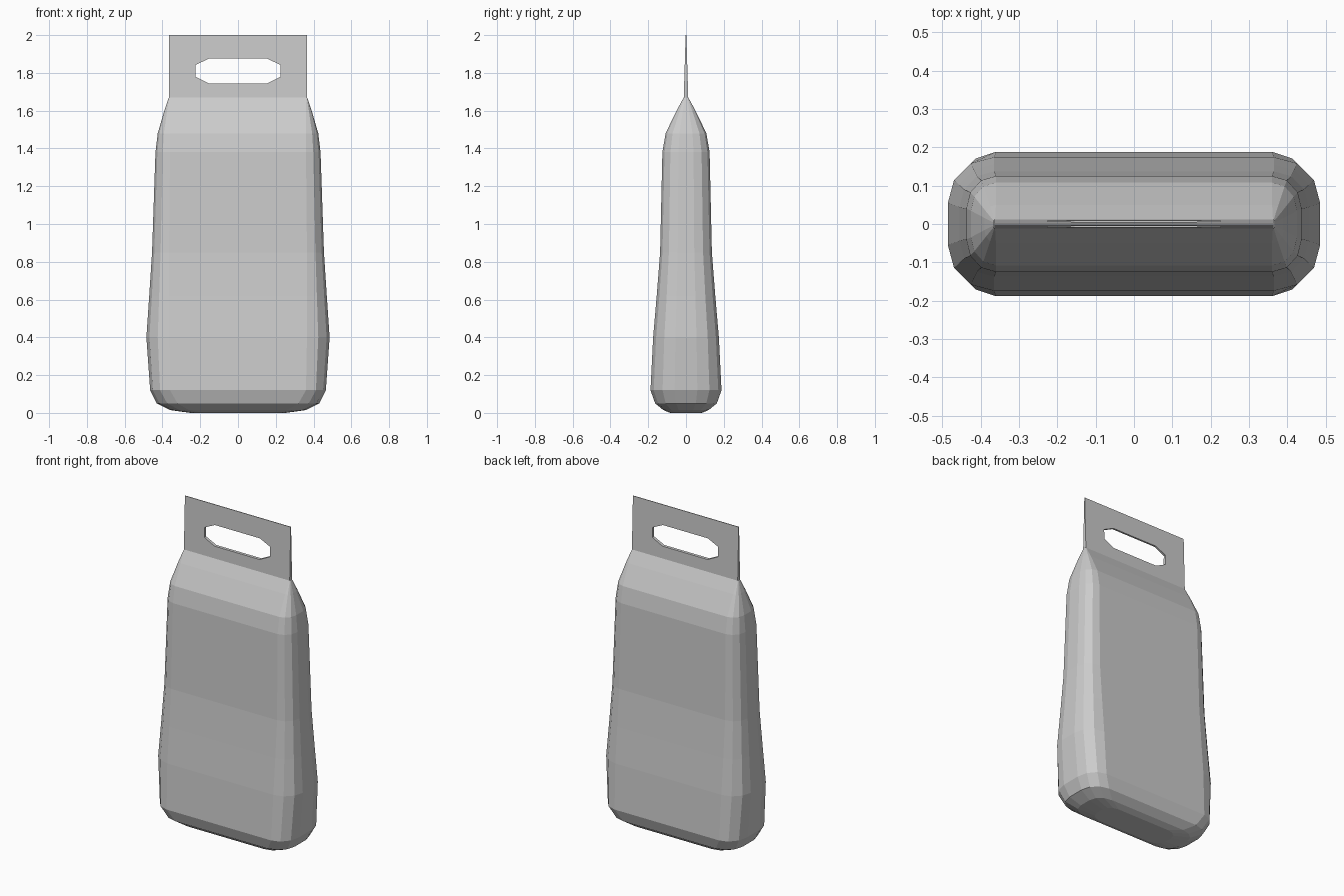
import bpy, bmesh, math

cube = bpy.data.objects.get("Cube")
if cube:
    bpy.data.objects.remove(cube)

GREY = (0.6, 0.6, 0.6, 1.0)
mat = bpy.data.materials.new("plain grey")
mat.use_nodes = True
mat.diffuse_color = GREY
mat.node_tree.nodes["Principled BSDF"].inputs["Base Color"].default_value = GREY


def finish(bm, name):
    bmesh.ops.remove_doubles(bm, verts=bm.verts, dist=0.0005)
    bmesh.ops.recalc_face_normals(bm, faces=bm.faces)
    mesh = bpy.data.meshes.new(name)
    bm.to_mesh(mesh)
    bm.free()
    mesh.materials.append(mat)
    obj = bpy.data.objects.new(name, mesh)
    bpy.context.collection.objects.link(obj)
    return obj


def strip(bm, a, b):
    """Join two closed loops of equal length with quads."""
    n = len(a)
    for i in range(n):
        j = (i + 1) % n
        bm.faces.new((a[i], a[j], b[j], b[i]))


def section(bm, z, width, depth, flat):
    """Rounded rectangle with three facets per corner; half sizes."""
    side = depth * 0.32
    quarter = [(flat + (width - flat) * math.cos(math.radians(a)),
                side + (depth - side) * math.sin(math.radians(a)))
               for a in (0, 30, 60, 90)]
    half = quarter + [(-x, y) for x, y in reversed(quarter)]
    ring = half + [(-x, -y) for x, y in half]
    return [bm.verts.new((x, y, z)) for x, y in ring]


# Filled bag body: height, half width, half depth, half width of flat panel
PROFILE = [
    (0.015, 0.36, 0.12, 0.26),
    (0.05, 0.43, 0.163, 0.32),
    (0.12, 0.465, 0.188, 0.36),
    (0.40, 0.485, 0.174, 0.365),
    (0.62, 0.47, 0.155, 0.365),
    (0.85, 0.455, 0.137, 0.365),
    (1.38, 0.437, 0.125, 0.36),
    (1.48, 0.425, 0.108, 0.36),
    (1.60, 0.39, 0.05, 0.36),
    (1.67, 0.366, 0.012, 0.362),
]
bm = bmesh.new()
rings = [section(bm, *row) for row in PROFILE]
for low, high in zip(rings, rings[1:]):
    strip(bm, low, high)

# Slightly sagging base
center = [bm.verts.new((v.co.x * 0.7, v.co.y * 0.7, 0.0)) for v in rings[0]]
strip(bm, rings[0], center)
bm.faces.new(center)
finish(bm, "bag_body")

# Flat sealed header tapering to the top, with a chamfered handle slot
BOTTOM, TOP, HALF = 1.665, 2.0, 0.364
slot = [(0.225, 1.842), (0.155, 1.875), (-0.155, 1.875), (-0.225, 1.842),
        (-0.225, 1.78), (-0.155, 1.745), (0.155, 1.745), (0.225, 1.78)]
rim = [(math.copysign(HALF, x), TOP if z > 1.81 else BOTTOM) for x, z in slot]


def header_loop(bm, points, side):
    loop = []
    for x, z in points:
        t = (z - BOTTOM) / (TOP - BOTTOM)
        loop.append(bm.verts.new((x, side * (0.012 - 0.01 * t), z)))
    return loop


bm = bmesh.new()
loops = {s: (header_loop(bm, slot, s), header_loop(bm, rim, s)) for s in (-1, 1)}
for inner, outer in loops.values():
    strip(bm, inner, outer)
for k in (0, 1):
    strip(bm, loops[-1][k], loops[1][k])
finish(bm, "header_with_handle_slot")
